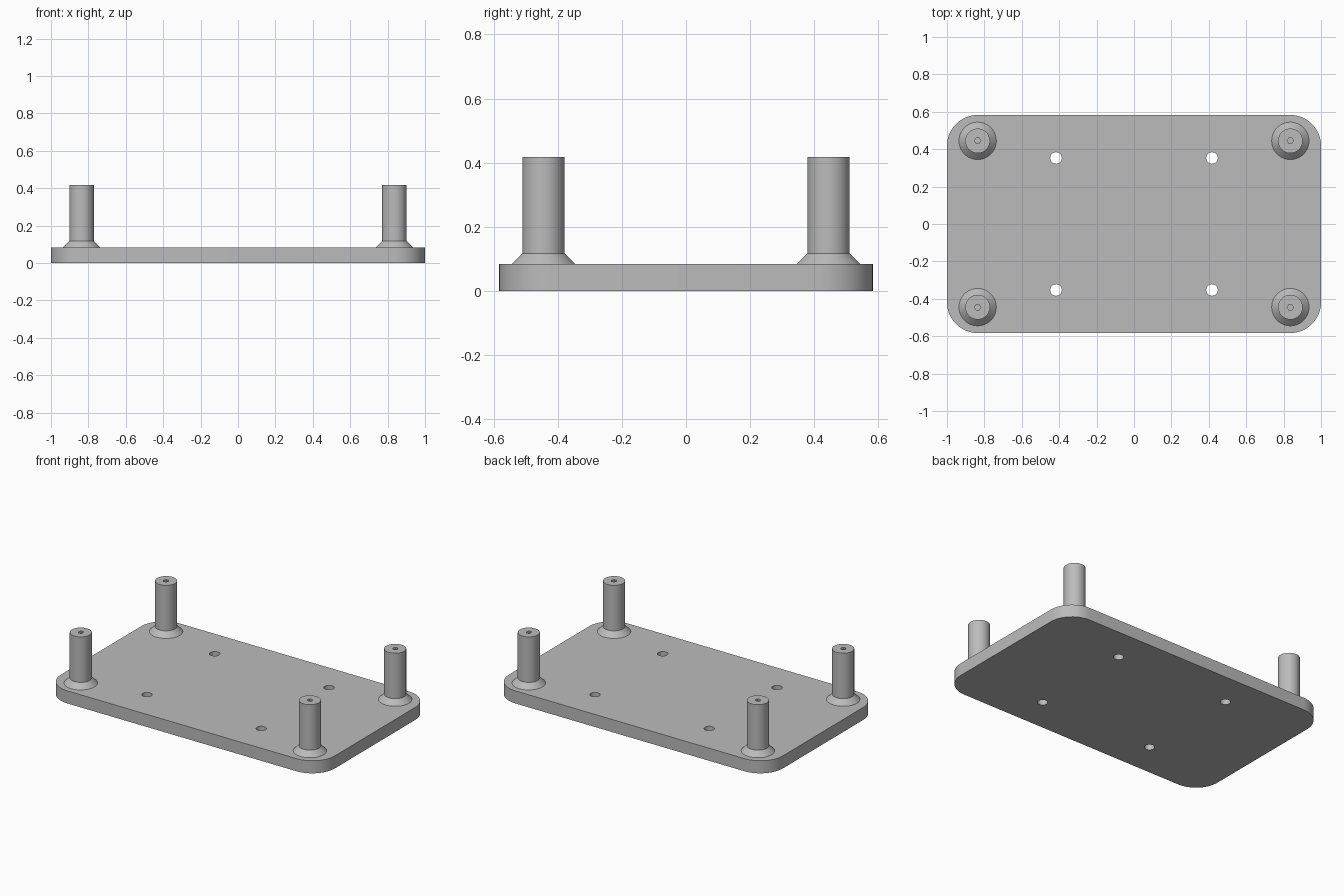
import bpy
import bmesh
from math import cos, sin, pi, radians

if "Cube" in bpy.data.objects:
    bpy.data.objects.remove(bpy.data.objects["Cube"], do_unlink=True)

HALF_X, HALF_Y, PLATE_TOP, CORNER = 1.0, 0.583, 0.083, 0.165
POST_X, POST_Y, POST_R, POST_TOP = 0.836, 0.4445, 0.066, 0.417
FLARE_R, FLARE_TOP = 0.1, 0.117
HOLE_X, HOLE_Y, HOLE_R = 0.417, 0.353, 0.031
PILOT_R = 0.017

grey = bpy.data.materials.new("plain_grey")
grey.use_nodes = True
colour = (0.5, 0.5, 0.5, 1)
grey.diffuse_color = colour
grey.node_tree.nodes["Principled BSDF"].inputs["Base Color"].default_value = colour


def ring(radius, count, cx=0, cy=0):
    return [(cx + radius * cos(2 * pi * i / count), cy + radius * sin(2 * pi * i / count))
            for i in range(count)]


def loft(name, sections):
    """Closed solid through matching (outline, height) sections."""
    bm = bmesh.new()
    loops = [[bm.verts.new((x, y, z)) for x, y in outline] for outline, z in sections]
    for low, high in zip(loops, loops[1:]):
        for i in range(len(low)):
            j = (i + 1) % len(low)
            bm.faces.new((low[i], low[j], high[j], high[i]))
    bm.faces.new(loops[0][::-1])
    bm.faces.new(loops[-1])
    mesh = bpy.data.meshes.new(name)
    bm.to_mesh(mesh)
    bm.free()
    mesh.materials.append(grey)
    obj = bpy.data.objects.new(name, mesh)
    bpy.context.collection.objects.link(obj)
    return obj


def drill(target, cutters):
    """Cut the holes, then discard the cutters."""
    bpy.context.view_layer.objects.active = target
    for cutter in cutters:
        cutter.hide_render = True
        mod = target.modifiers.new("hole", 'BOOLEAN')
        mod.operation = 'DIFFERENCE'
        mod.solver = 'EXACT'
        mod.object = cutter
        bpy.ops.object.modifier_apply(modifier=mod.name)
        bpy.data.objects.remove(cutter, do_unlink=True)


def smooth(obj):
    bpy.ops.object.select_all(action='DESELECT')
    obj.select_set(True)
    bpy.context.view_layer.objects.active = obj
    bpy.ops.object.shade_smooth_by_angle(angle=radians(30))


corners = [(1, 1), (-1, 1), (-1, -1), (1, -1)]

# Base plate with rounded corners and four through holes
outline = []
for k, (sx, sy) in enumerate(corners):
    for i in range(13):
        a = pi / 2 * (k + i / 12)
        outline.append((sx * (HALF_X - CORNER) + CORNER * cos(a),
                        sy * (HALF_Y - CORNER) + CORNER * sin(a)))
plate = loft("base_plate", [(outline, 0), (outline, PLATE_TOP)])
drill(plate, [loft("mounting_hole", [(ring(HOLE_R, 32, sx * HOLE_X, sy * HOLE_Y), z)
                                     for z in (-0.1, 0.2)]) for sx, sy in corners])
smooth(plate)

# Standoff post with flared foot and a six-sided pilot hole
post = loft("standoff_post", [(ring(FLARE_R, 48), PLATE_TOP), (ring(POST_R, 48), FLARE_TOP),
                              (ring(POST_R, 48), POST_TOP)])
drill(post, [loft("pilot_hole", [(ring(PILOT_R, 6), z) for z in (FLARE_TOP, 0.5)])])
smooth(post)

# One post at each corner
names = ["back_left_post", "back_right_post", "front_right_post", "front_left_post"]
for i, (name, (sx, sy)) in enumerate(zip(names, corners)):
    obj = post if i == 0 else post.copy()
    if i:
        bpy.context.collection.objects.link(obj)
    obj.name = name
    obj.location = (sx * POST_X, sy * POST_Y, 0)
